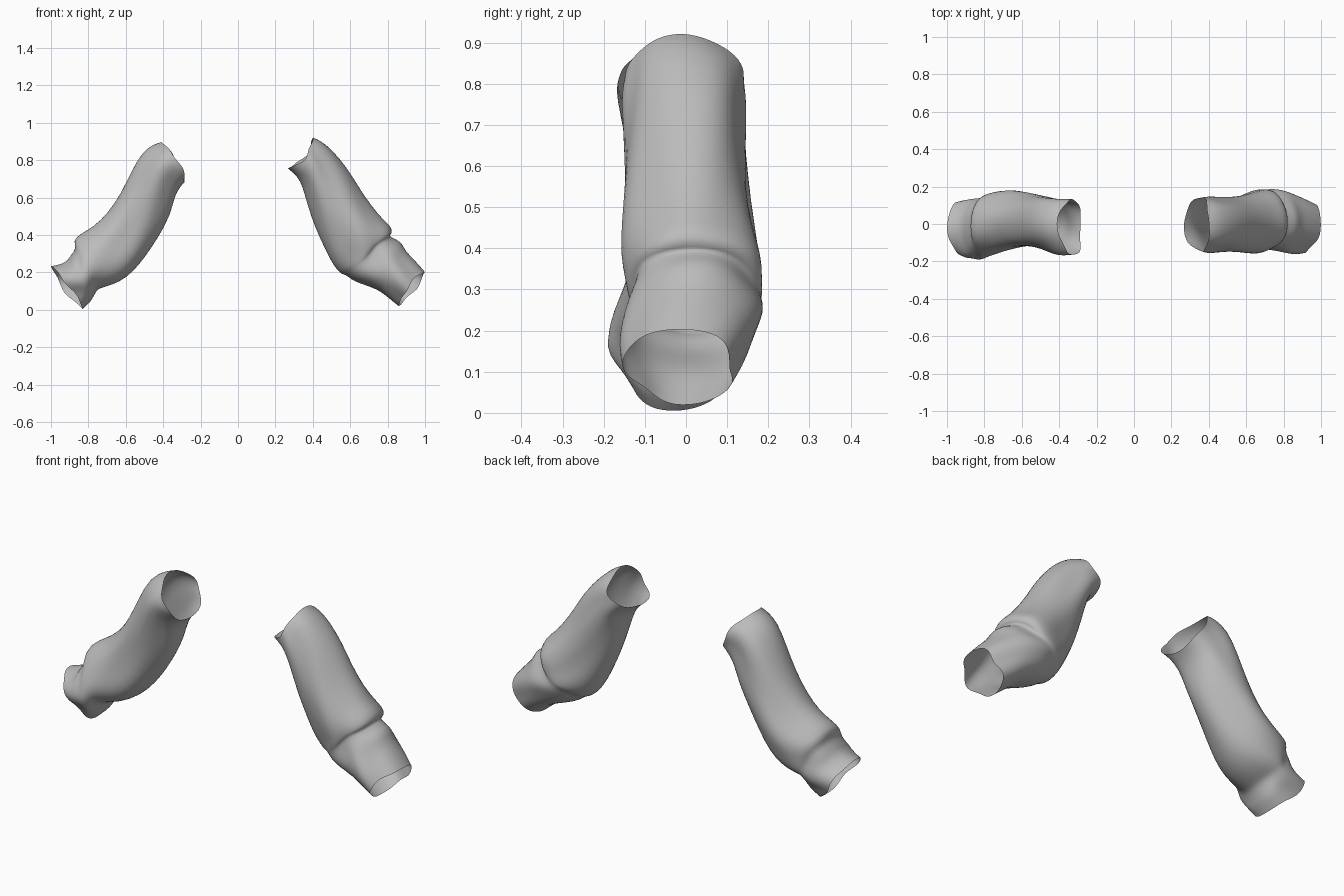
import bpy, bmesh, math
from mathutils import Vector

SEG = 28
cloth = bpy.data.materials.new("grey cloth")
cloth.diffuse_color = (0.5, 0.5, 0.5, 1)

# Each ring: outer x, z, inner x, z, centre y, half width y, front lag, back lag along the sleeve
RIGHT = [
    (0.40, 0.92, 0.265, 0.755, -0.005, 0.145, 0.035, 0.03),
    (0.44, 0.905, 0.315, 0.715, -0.005, 0.15, 0.03, 0.03),
    (0.50, 0.86, 0.345, 0.66, -0.002, 0.147, 0.02, 0.02),
    (0.585, 0.76, 0.37, 0.56, 0.0, 0.146, 0.01, 0.01),
    (0.655, 0.64, 0.415, 0.43, 0.0, 0.148, 0.0, 0.0),
    (0.72, 0.55, 0.46, 0.335, 0.005, 0.155, 0.0, 0.0),
    (0.775, 0.485, 0.495, 0.265, 0.012, 0.165, 0.0, 0.0),
    (0.82, 0.45, 0.525, 0.22, 0.02, 0.168, 0.0, 0.0),
    (0.83, 0.41, 0.555, 0.19, 0.02, 0.165, 0.0, 0.0),
    (0.805, 0.40, 0.575, 0.19, 0.017, 0.153, 0.0, 0.0),
    (0.835, 0.38, 0.61, 0.155, 0.018, 0.16, 0.0, 0.0),
    (0.875, 0.36, 0.66, 0.135, 0.017, 0.167, 0.0, 0.0),
    (0.89, 0.315, 0.75, 0.105, 0.01, 0.163, 0.0, 0.01),
    (0.945, 0.265, 0.80, 0.065, 0.0, 0.153, -0.005, 0.015),
    (1.0, 0.205, 0.86, 0.02, -0.012, 0.135, -0.025, 0.015),
]
LEFT = [
    (-0.41, 0.895, -0.285, 0.68, -0.012, 0.15, -0.03, -0.02),
    (-0.45, 0.885, -0.305, 0.66, -0.01, 0.151, -0.02, -0.02),
    (-0.51, 0.85, -0.34, 0.61, -0.003, 0.148, -0.01, 0.0),
    (-0.57, 0.75, -0.36, 0.51, 0.008, 0.143, 0.0, 0.0),
    (-0.63, 0.62, -0.43, 0.385, 0.015, 0.14, 0.0, 0.0),
    (-0.70, 0.515, -0.495, 0.285, 0.018, 0.147, 0.0, 0.0),
    (-0.77, 0.445, -0.56, 0.20, 0.015, 0.158, 0.0, 0.0),
    (-0.85, 0.40, -0.63, 0.145, 0.005, 0.166, 0.0, 0.0),
    (-0.88, 0.37, -0.715, 0.118, -0.005, 0.167, 0.01, 0.0),
    (-0.865, 0.325, -0.75, 0.112, -0.015, 0.16, 0.015, 0.0),
    (-0.895, 0.295, -0.765, 0.085, -0.02, 0.165, 0.02, 0.0),
    (-0.91, 0.265, -0.78, 0.06, -0.022, 0.16, 0.015, 0.01),
    (-0.945, 0.245, -0.79, 0.04, -0.025, 0.152, 0.01, 0.02),
    (-1.0, 0.235, -0.83, 0.005, -0.025, 0.138, -0.015, 0.02),
]


def sleeve(name, rings, phase):
    bm = bmesh.new()
    centres = [Vector(((r[0] + r[2]) / 2, r[4], (r[1] + r[3]) / 2)) for r in rings]
    loops = []
    for i, (ox, oz, ix, iz, cy, hw, front, back) in enumerate(rings):
        half = Vector((ox - ix, 0, oz - iz)) / 2
        axis = (centres[min(i + 1, len(rings) - 1)] - centres[max(i - 1, 0)]).normalized()
        u = i / (len(rings) - 1)
        loop = []
        for k in range(SEG):
            t = math.tau * k / SEG
            c, s = math.cos(t), math.sin(t)
            # diagonal creases, strongest on the front and back
            crease = 0.008 * math.sin(3 * t + 9 * u + phase) + 0.007 * math.sin(5 * t - 14 * u + phase)
            crease *= 0.25 + 0.75 * s * s
            p = centres[i] + half * c + Vector((0, -hw * s, 0))
            p += (half.normalized() * c + Vector((0, -s, 0))) * crease
            # sides slide along the sleeve, with a wavy hem
            p += axis * ((front if s > 0 else back) + 0.01 * math.sin(4 * t + phase)) * s * s
            loop.append(bm.verts.new(p))
        loops.append(loop)
    for a, b in zip(loops, loops[1:]):
        for k in range(SEG):
            n = (k + 1) % SEG
            bm.faces.new((a[k], a[n], b[n], b[k]))
    # turn the cloth so its outside faces away from the sleeve centre
    bm.normal_update()
    out = sum(f.normal.dot(f.calc_center_median() - centres[j // SEG])
              for j, f in enumerate(bm.faces))
    if out < 0:
        bmesh.ops.reverse_faces(bm, faces=bm.faces[:])
    mesh = bpy.data.meshes.new(name)
    bm.to_mesh(mesh)
    bm.free()
    mesh.materials.append(cloth)
    ob = bpy.data.objects.new(name, mesh)
    bpy.context.collection.objects.link(ob)
    sub = ob.modifiers.new("soft cloth", 'SUBSURF')
    sub.levels = sub.render_levels = 1
    mesh.shade_smooth()


sleeve("right_sleeve", RIGHT, 0.6)
sleeve("left_sleeve", LEFT, 2.4)
